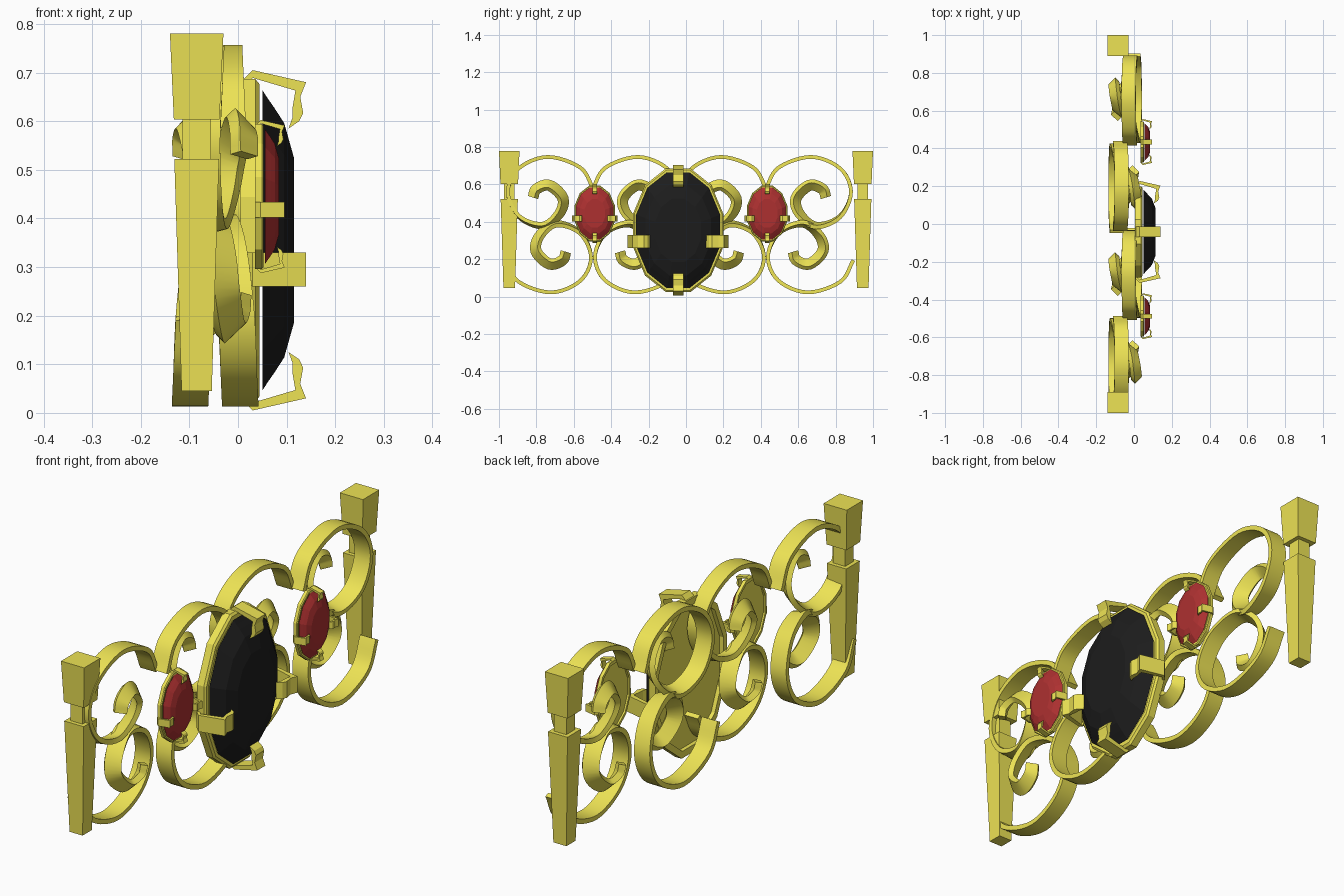
import bpy, bmesh, math
from mathutils import Vector

if "Cube" in bpy.data.objects:
    bpy.data.objects.remove(bpy.data.objects["Cube"])


def material(name, rgb):
    m = bpy.data.materials.new(name)
    m.diffuse_color = (*rgb, 1)
    m.use_nodes = True
    m.node_tree.nodes["Principled BSDF"].inputs["Base Color"].default_value = m.diffuse_color
    return m


GOLD = material("gold", (0.85, 0.77, 0.09))
BLACK = material("black_stone", (0.012, 0.012, 0.012))
RED = material("red_stone", (0.42, 0.03, 0.03))


def loft(name, loops, mat, smooth=False):
    """Skin a list of equal-length point loops and cap both ends."""
    bm = bmesh.new()
    rings = [[bm.verts.new(p) for p in loop] for loop in loops]
    n = len(rings[0])
    for a, b in zip(rings, rings[1:]):
        for i in range(n):
            j = (i + 1) % n
            bm.faces.new((a[i], a[j], b[j], b[i]))
    bm.faces.new(rings[0])
    bm.faces.new(rings[-1])
    bmesh.ops.recalc_face_normals(bm, faces=bm.faces[:])
    me = bpy.data.meshes.new(name)
    bm.to_mesh(me)
    bm.free()
    me.materials.append(mat)
    ob = bpy.data.objects.new(name, me)
    bpy.context.collection.objects.link(ob)
    if smooth:
        bpy.ops.object.select_all(action='DESELECT')
        ob.select_set(True)
        bpy.context.view_layer.objects.active = ob
        bpy.ops.object.shade_smooth_by_angle(angle=math.radians(35))
    return ob


# --- end posts: head block, neck, tapered shaft
def square(y, h, z):
    return [(-0.085 + sx * h, y + sy * h, z)
            for sx, sy in ((-1, -1), (1, -1), (1, 1), (-1, 1))]


for side, y in (("left", -0.945), ("right", 0.945)):
    loft(side + "_post_head", [square(y, 0.047, 0.603), square(y, 0.055, 0.78)], GOLD)
    loft(side + "_post_neck", [square(y, 0.029, 0.50), square(y, 0.029, 0.62)], GOLD)
    loft(side + "_post_shaft", [square(y, 0.031, 0.045), square(y, 0.046, 0.522)], GOLD)


# --- scrolls: flat band spiralling in, the inner curl pushed out along x
# y, z, x shift, width, thickness, tilt (degrees)
SPIRAL = [
    (0.235, 0.19, 0.0, 0.075, 0.02, 0), (0.165, 0.305, 0.0, 0.075, 0.02, 0),
    (-0.01, 0.362, 0.0, 0.075, 0.02, 0), (-0.165, 0.30, 0.0, 0.075, 0.02, 0),
    (-0.222, 0.175, 0.0, 0.075, 0.02, 0), (-0.165, 0.045, 0.01, 0.075, 0.02, 5),
    (-0.04, -0.005, 0.025, 0.07, 0.022, 15), (0.05, 0.055, 0.045, 0.07, 0.022, 30),
    (0.072, 0.14, 0.06, 0.065, 0.024, 40), (0.0, 0.21, 0.075, 0.06, 0.025, 45),
    (-0.07, 0.19, 0.085, 0.055, 0.028, 45), (-0.088, 0.145, 0.088, 0.05, 0.03, 45),
]


def catmull(pts, steps=6):
    p = [Vector(q) for q in pts]
    p = [2 * p[0] - p[1]] + p + [2 * p[-1] - p[-2]]
    out = []
    for i in range(1, len(p) - 2):
        a, b, c, d = p[i - 1:i + 3]
        for s in range(steps):
            t = s / steps
            out.append(0.5 * (2 * b + (c - a) * t + (2 * a - 5 * b + 4 * c - d) * t * t
                              + (3 * b - a - 3 * c + d) * t ** 3))
    return out + [p[-2]]


def spiral(name, py, turn, flip):
    """turn = -1 gives the lower spiral, flip = -1 turns the scroll half round z."""
    path = catmull(SPIRAL)
    loops = []
    for i, q in enumerate(path):
        y, z, dx, w, th, tilt = q
        tan = path[min(i + 1, len(path) - 1)] - path[max(i - 1, 0)]
        tan = Vector((0, tan[0], tan[1])).normalized()
        inward = Vector((0, -tan.z, tan.y))
        t = math.radians(tilt)
        a = Vector((math.cos(t), 0, 0)) + inward * math.sin(t)
        b = Vector((-math.sin(t), 0, 0)) + inward * math.cos(t)
        loop = []
        for sa, sb in ((-1, -1), (1, -1), (1, 1), (-1, 1)):
            v = Vector((dx, y, z)) + a * (sa * w / 2) + b * (sb * th / 2)
            v.y *= turn
            v.z *= turn
            x = -0.035 + v.x + 0.045 * v.z
            loop.append((-0.047 + flip * x, py + flip * v.y, 0.385 + v.z))
        loops.append(loop)
    loft(name, loops, GOLD, smooth=True)


for k, (py, flip) in enumerate(((-0.73, 1), (-0.265, -1), (0.195, 1), (0.66, -1)), 1):
    spiral(f"upper_scroll_{k}", py, 1, flip)
    spiral(f"lower_scroll_{k}", py, -1, flip)


# --- faceted oval stones in claw settings
PRONG = [(0.325, 0.005), (0.35, 0.03), (0.325, 0.14), (0.295, 0.128), (0.262, 0.134),
         (0.245, 0.126), (0.23, 0.104), (0.252, 0.112), (0.272, 0.112), (0.308, 0.118),
         (0.334, 0.03), (0.315, 0.012)]


def setting(name, cy, cz, x0, s, mat):
    def pt(x, y, z):
        return (x0 + x * s, cy + y * s, cz + z * s)

    def oval(ry, rz, x, n=12):
        return [pt(x, ry * math.cos((i + 0.5) * math.tau / n),
                   rz * math.sin((i + 0.5) * math.tau / n)) for i in range(n)]

    # stone: girdle, two crown bands, flat table
    loft(name + "_stone", [oval(0.232 * k, 0.32 * k, x) for k, x in
                           ((1, 0.05), (0.94, 0.062), (0.88, 0.075), (0.78, 0.095), (0.55, 0.115))], mat)
    # back plate with raised rim
    loft(name + "_back_plate", [oval(0.225, 0.315, 0.022), oval(0.225, 0.315, 0.034)], GOLD)
    ring = [(1, 0.005), (1.0, 0.036), (0.97, 0.044), (0.91, 0.044), (0.91, 0.005)]
    bezel = [oval(0.25 * k, 0.343 * k, x) for k, x in ring]
    n = len(bezel[0])
    rim = loft(name + "_rim", bezel + [bezel[0]], GOLD)
    bm = bmesh.new()
    bm.from_mesh(rim.data)
    bmesh.ops.delete(bm, geom=[f for f in bm.faces if len(f.verts) == n], context='FACES')
    bmesh.ops.remove_doubles(bm, verts=bm.verts[:], dist=1e-5)
    bmesh.ops.recalc_face_normals(bm, faces=bm.faces[:])
    bm.to_mesh(rim.data)
    bm.free()
    # four hooked prongs
    for tag, d in (("top", 1), ("bottom", -1)):
        loft(f"{name}_{tag}_prong",
             [[pt(x, w, d * r) for r, x in PRONG] for w in (-0.028, 0.028)], GOLD)
    for tag, d in (("left", -1), ("right", 1)):
        loft(f"{name}_{tag}_prong",
             [[pt(x, d * (r - 0.08), -0.06 + w) for r, x in PRONG] for w in (-0.035, 0.035)], GOLD)


setting("centre", -0.042, 0.355, 0.0, 1.0, BLACK)
setting("left", -0.488, 0.445, 0.033, 0.45, RED)
setting("right", 0.434, 0.445, 0.033, 0.45, RED)
